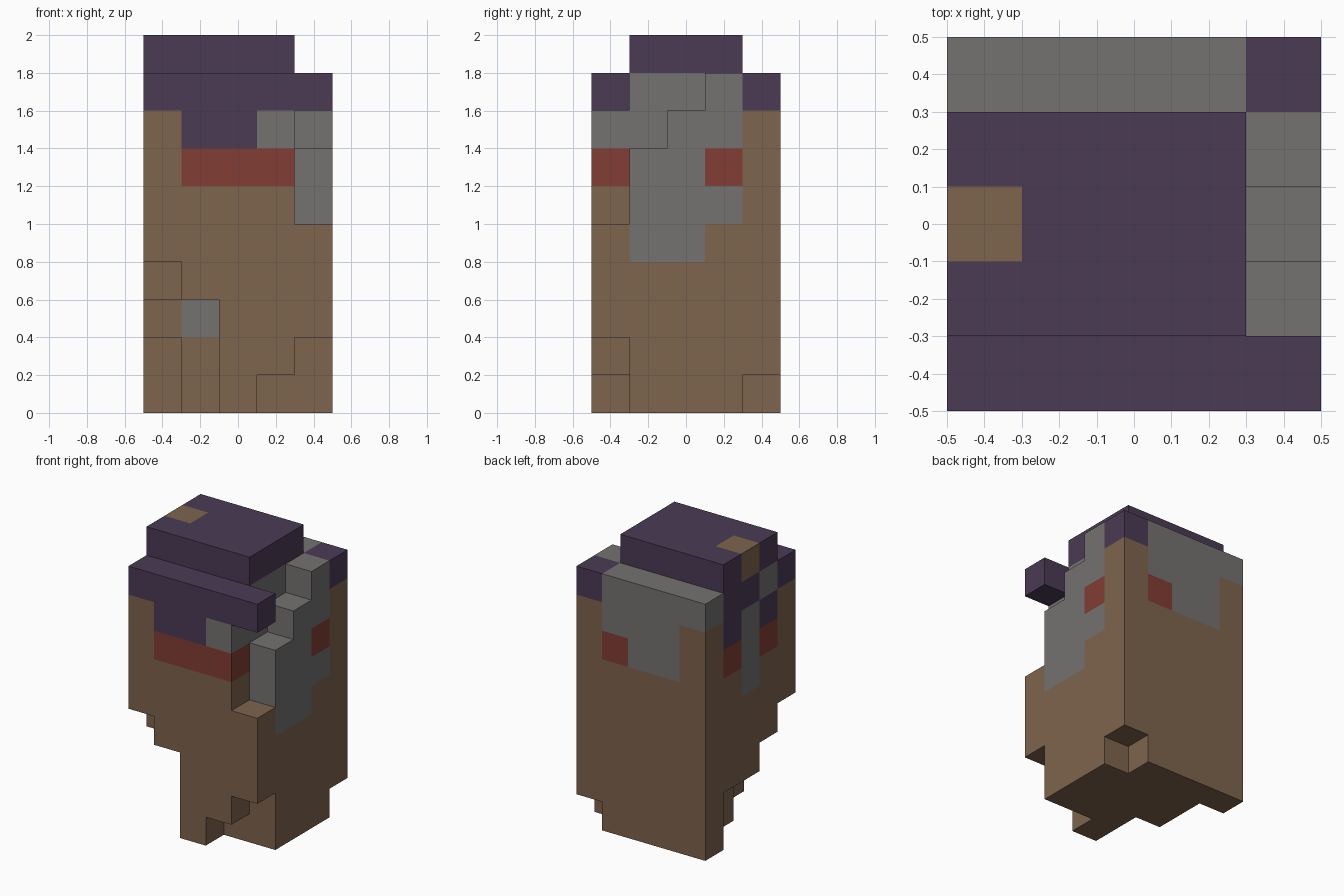
import bpy
import bmesh
from mathutils import Vector

if "Cube" in bpy.data.objects:
    bpy.data.objects.remove(bpy.data.objects["Cube"], do_unlink=True)

U = 0.2  # block size


def material(name, rgb):
    m = bpy.data.materials.new(name)
    m.use_nodes = True
    color = (*rgb, 1.0)
    m.diffuse_color = color
    m.node_tree.nodes["Principled BSDF"].inputs["Base Color"].default_value = color
    return m


MATERIALS = [
    material("brown", (0.21, 0.127, 0.075)),
    material("purple", (0.07, 0.043, 0.09)),
    material("grey", (0.178, 0.17, 0.165)),
    material("red", (0.22, 0.048, 0.034)),
]
BROWN, PURPLE, GREY, RED = range(4)


def span(i, j, k):
    """All block cells in inclusive ranges given as (low, high) or one number."""
    r = [range(a[0], a[1] + 1) if isinstance(a, tuple) else (a,) for a in (i, j, k)]
    return {(x, y, z) for x in r[0] for y in r[1] for z in r[2]}


ALL = (0, 4)

# Solid block shape: body mass plus the narrower crown
cells = span(ALL, ALL, (0, 8)) | span((0, 3), (1, 3), 9)

# Notches under the ragged hem
cells -= span(0, 0, (0, 3)) | span(0, 1, (0, 2)) | span(0, (2, 3), (0, 1))
cells -= span(1, (0, 1), (0, 2))
cells -= span(3, 0, 0) | span(4, 0, (0, 1)) | span(4, 4, 0)

# Stepped recess beside the face, below the brow
cells -= span(4, 0, (5, 7)) | span(4, 1, (7, 8)) | span(4, 2, 8)

# Painted blocks, later entries win
paint = {}


def fill(color, *ranges):
    for r in ranges:
        for c in span(*r):
            paint[c] = color


# Crown and brow
fill(PURPLE, (ALL, ALL, (8, 9)), ((1, 2), 0, 7))
fill(BROWN, (0, 2, 9))
# Back plate
fill(GREY, ((0, 3), 4, 8), ((1, 3), 4, 7), ((1, 2), 4, 6))
# Face band and the red marks
fill(GREY, (3, 0, 7), (3, (1, 2), 8), (3, 1, 7))
fill(RED, ((1, 3), 0, 6), (3, 4, 6))
# Left side plate with its steps
fill(GREY, (4, 3, 8), (4, (2, 3), 7), (4, (1, 2), (4, 6)), (4, 3, 5))
fill(RED, (4, 3, 6))
# Right side stripe and marks
fill(PURPLE, (0, (1, 3), 7))
fill(GREY, (0, 2, (5, 7)), (0, 1, 8))
fill(RED, (0, 1, 6), (0, 3, 6))
# Patch on the lower front
fill(GREY, (1, 2, 2))

DIRECTIONS = [Vector(d) for d in
              ((1, 0, 0), (-1, 0, 0), (0, 1, 0), (0, -1, 0), (0, 0, 1), (0, 0, -1))]


def build_part(name, part_cells):
    """Outer skin of the given blocks, one quad per exposed side."""
    bm = bmesh.new()
    for c in sorted(part_cells):
        center = Vector((c[0] - 2, c[1] - 2, c[2] + 0.5))
        for n in DIRECTIONS:
            if tuple(int(a + b) for a, b in zip(c, n)) in cells:
                continue
            s = Vector((n.y, n.z, n.x))
            t = n.cross(s)
            corners = (-s - t, s - t, s + t, t - s)
            f = bm.faces.new([bm.verts.new((center + (n + q) / 2) * U) for q in corners])
            f.material_index = paint.get(c, BROWN)
    bmesh.ops.remove_doubles(bm, verts=bm.verts, dist=0.001)
    mesh = bpy.data.meshes.new(name)
    bm.to_mesh(mesh)
    bm.free()
    for m in MATERIALS:
        mesh.materials.append(m)
    bpy.context.collection.objects.link(bpy.data.objects.new(name, mesh))


# Parts by height
for name, low, high in (("hem", 0, 3), ("body", 4, 7), ("brow_band", 8, 8), ("crown", 9, 9)):
    build_part(name, {c for c in cells if low <= c[2] <= high})
